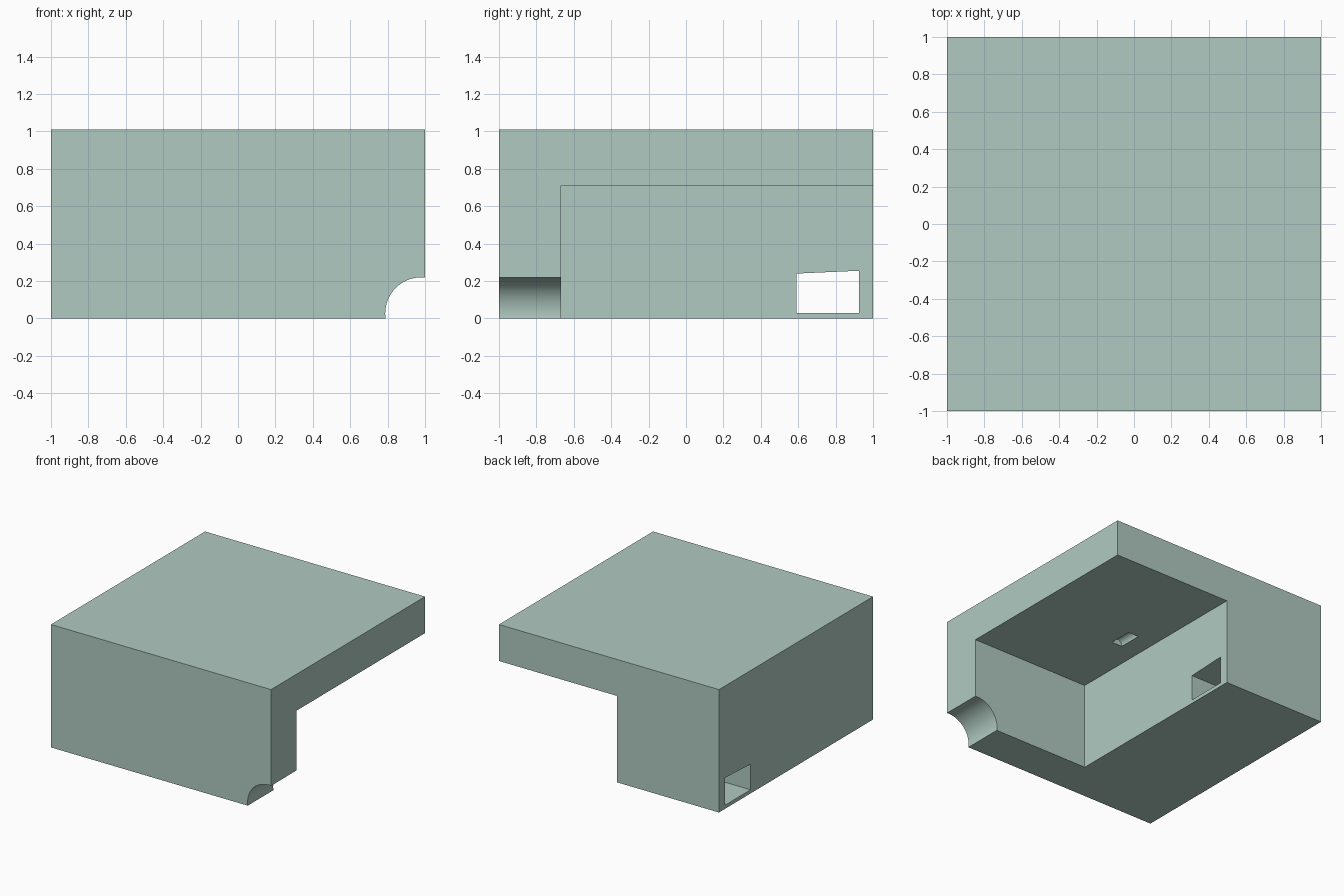
import bpy
import bmesh
import math

if "Cube" in bpy.data.objects:
    bpy.data.objects.remove(bpy.data.objects["Cube"], do_unlink=True)

# Single pale green material
green = bpy.data.materials.new("pale_green")
green.use_nodes = True
colour = (0.434, 0.591, 0.533, 1)
green.diffuse_color = colour
green.node_tree.nodes["Principled BSDF"].inputs["Base Color"].default_value = colour


def prism(name, profile, start, end, axis):
    """Extrude a profile along x (profile in y, z) or along y (profile in x, z)."""
    def place(p, t):
        return (t, p[0], p[1]) if axis == "x" else (p[0], t, p[1])
    bm = bmesh.new()
    face = bm.faces.new([bm.verts.new(place(p, start)) for p in profile])
    grown = bmesh.ops.extrude_face_region(bm, geom=[face])
    moved = [v for v in grown["geom"] if isinstance(v, bmesh.types.BMVert)]
    offset = (end - start, 0, 0) if axis == "x" else (0, end - start, 0)
    bmesh.ops.translate(bm, verts=moved, vec=offset)
    bmesh.ops.recalc_face_normals(bm, faces=bm.faces)
    mesh = bpy.data.meshes.new(name)
    bm.to_mesh(mesh)
    bm.free()
    mesh.materials.append(green)
    obj = bpy.data.objects.new(name, mesh)
    bpy.context.collection.objects.link(obj)
    return obj


def rectangle(u0, u1, v0, v1):
    return [(u0, v0), (u1, v0), (u1, v1), (u0, v1)]


def circle(u, v, radius, count=64):
    angles = [2 * math.pi * i / count for i in range(count)]
    return [(u + radius * math.cos(a), v + radius * math.sin(a)) for a in angles]


# Main block
block = prism("block", rectangle(-1, 1, 0, 1.01), -1, 1, "y")

cutters = [
    # Open space under the roof slab, leaving a front wall and a left-hand body
    prism("recess_cutter", rectangle(-0.667, 1.2, -0.2, 0.71), -0.075, 1.2, "x"),
    # Round notch in the lower corner of the front wall
    prism("notch_cutter", circle(0.98, 0.027, 0.193), -1.2, -0.5, "y"),
    # Sloped-top tunnel through the body
    prism("tunnel_cutter", [(0.59, 0.03), (0.925, 0.03), (0.925, 0.255), (0.59, 0.24)],
          -1.2, 0.2, "x"),
    # Small half-round groove in the underside of the roof slab
    prism("groove_cutter", circle(0.138, 0.71, 0.047, 32), -0.035, 0.157, "y"),
]

bpy.ops.object.select_all(action="DESELECT")
block.select_set(True)
bpy.context.view_layer.objects.active = block
for cutter in cutters:
    cutter.hide_render = True
    cut = block.modifiers.new(cutter.name, "BOOLEAN")
    cut.operation = "DIFFERENCE"
    cut.solver = "EXACT"
    cut.object = cutter
    bpy.ops.object.modifier_apply(modifier=cut.name)
    bpy.data.objects.remove(cutter, do_unlink=True)

# Smooth the round cuts while keeping the corners crisp
bpy.ops.object.shade_smooth_by_angle(angle=math.radians(30))
